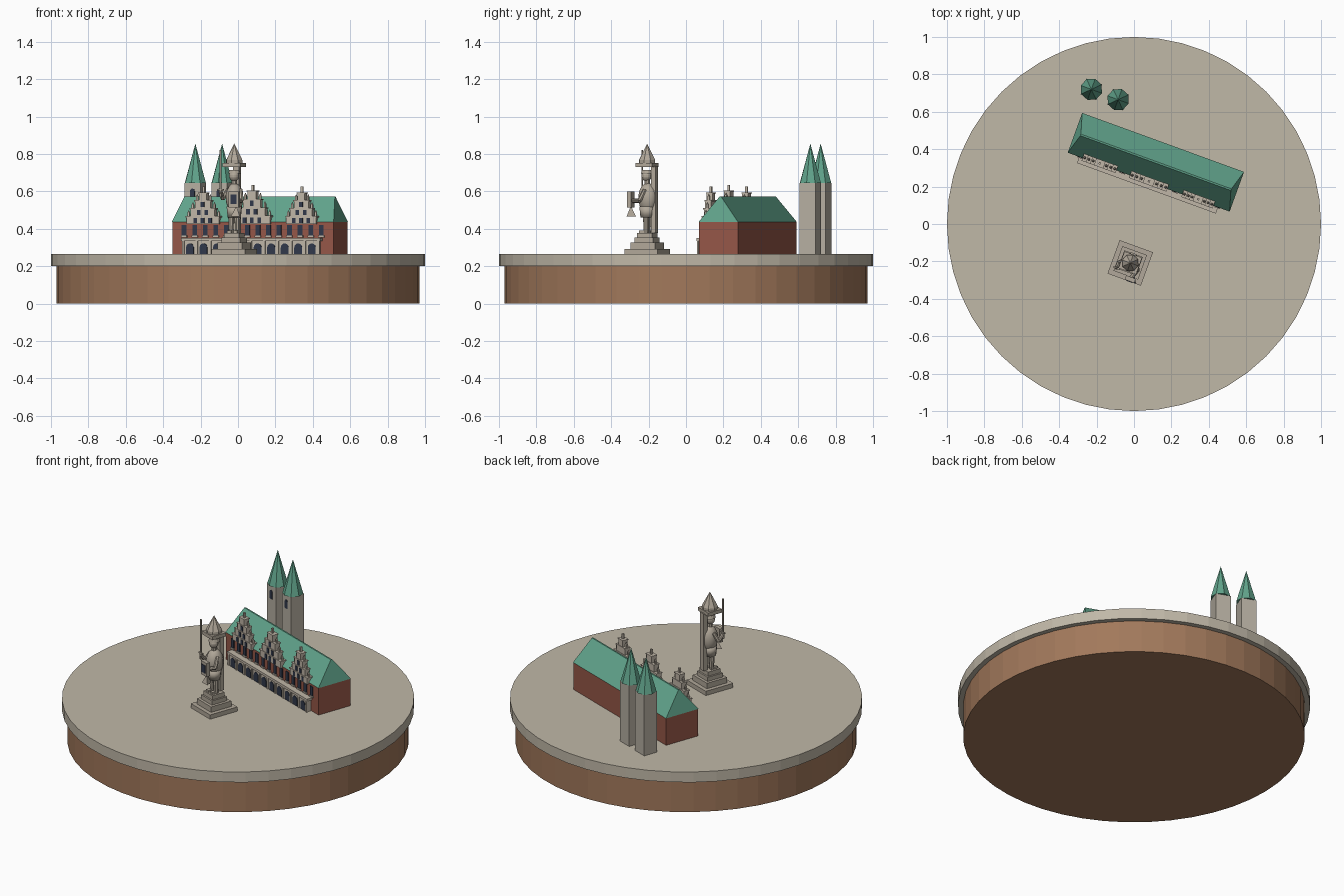
import bpy, bmesh, math
from mathutils import Matrix, Vector

cube = bpy.data.objects.get("Cube")
if cube:
    bpy.data.objects.remove(cube)


def material(name, r, g, b):
    m = bpy.data.materials.new(name)
    m.use_nodes = True
    m.diffuse_color = (r, g, b, 1)
    m.node_tree.nodes["Principled BSDF"].inputs["Base Color"].default_value = (r, g, b, 1)
    return m


PAVING = material("paving", 0.53, 0.48, 0.39)
EARTH = material("earth_brown", 0.36, 0.19, 0.105)
BRICK = material("red_brick", 0.30, 0.095, 0.065)
COPPER = material("green_copper", 0.12, 0.37, 0.26)
TRIM = material("pale_stone", 0.53, 0.47, 0.39)
STONE = material("tower_stone", 0.47, 0.43, 0.36)
STATUE = material("statue_stone", 0.44, 0.39, 0.32)
GLASS = material("dark_glass", 0.03, 0.04, 0.07)

GROUND = 0.265
TURN = Matrix.Rotation(math.radians(-20), 4, 'Z')


def frame(x, y):
    return Matrix.Translation((x, y, 0)) @ TURN


class Part:
    """Collects simple solids into one object."""

    def __init__(self):
        self.bm = bmesh.new()

    def box(self, x, y, z0, z1, w, d):
        m = Matrix.Translation((x, y, (z0 + z1) / 2)) @ Matrix.Diagonal((w, d, z1 - z0, 1))
        bmesh.ops.create_cube(self.bm, size=1, matrix=m)
        return self

    def cone(self, x, y, z0, z1, r0, r1, sides=8):
        bmesh.ops.create_cone(self.bm, cap_ends=True, segments=sides, radius1=r0, radius2=r1,
                              depth=z1 - z0, matrix=Matrix.Translation((x, y, (z0 + z1) / 2)))
        return self

    def ball(self, x, y, z, rx, ry, rz):
        m = Matrix.Translation((x, y, z)) @ Matrix.Diagonal((rx, ry, rz, 1))
        bmesh.ops.create_uvsphere(self.bm, u_segments=14, v_segments=9, radius=1, matrix=m)
        return self

    def limb(self, a, b, r):
        a, b = Vector(a), Vector(b)
        turn = (b - a).to_track_quat('Z', 'Y').to_matrix().to_4x4()
        bmesh.ops.create_cone(self.bm, cap_ends=True, segments=8, radius1=r, radius2=r,
                              depth=(b - a).length, matrix=Matrix.Translation((a + b) / 2) @ turn)
        return self

    def prism(self, outline, y0, y1):
        front = self.bm.faces.new([self.bm.verts.new((x, y0, z)) for x, z in outline])
        out = bmesh.ops.extrude_face_region(self.bm, geom=[front])["geom"]
        moved = [v for v in out if isinstance(v, bmesh.types.BMVert)]
        bmesh.ops.translate(self.bm, verts=moved, vec=(0, y1 - y0, 0))
        return self

    def arch(self, x, z0, z1, w, y0, y1):
        r = w / 2
        curve = [(x + r * math.cos(t * math.pi / 6), z1 - r + r * math.sin(t * math.pi / 6))
                 for t in range(7)]
        return self.prism([(x - r, z0), (x + r, z0)] + curve, y0, y1)

    def finish(self, name, mat, matrix=Matrix(), smooth=False):
        bmesh.ops.recalc_face_normals(self.bm, faces=self.bm.faces)
        mesh = bpy.data.meshes.new(name)
        self.bm.to_mesh(mesh)
        self.bm.free()
        mesh.materials.append(mat)
        ob = bpy.data.objects.new(name, mesh)
        ob.matrix_world = matrix
        bpy.context.collection.objects.link(ob)
        if smooth:
            mesh.shade_smooth()
        return ob


# Round base
Part().cone(0, 0, 0, 0.2, 0.97, 0.97, 48).finish("base_drum", EARTH)
Part().cone(0, 0, 0.2, GROUND, 1, 1, 48).finish("base_paving", PAVING)

# Town hall: brick body and hipped roof
HALL = frame(0.117, 0.33)
LENGTH, DEPTH, EAVE, RIDGE = 0.915, 0.22, 0.435, 0.572
WALL = -DEPTH / 2
Part().box(0, 0, GROUND, EAVE, LENGTH, DEPTH).finish("hall_walls", BRICK, HALL)
roof = Part().box(0, 0, EAVE, RIDGE, LENGTH + 0.006, DEPTH + 0.006)
for v in roof.bm.verts:
    if v.co.z > EAVE + 0.01:
        v.co.x *= 0.93
        v.co.y *= 0.04
roof.finish("hall_roof", COPPER, HALL)

# Arcade along the front
FRONT = WALL - 0.03
Part().box(0, (WALL + FRONT) / 2, GROUND, 0.335, 0.77, 0.03).finish("arcade", TRIM, HALL)
Part().box(0, WALL - 0.019, 0.335, 0.35, 0.79, 0.038).finish("arcade_cornice", TRIM, HALL)
arches = Part()
piers = Part()
for i in range(10):
    arches.arch((i - 4.5) * 0.077, GROUND, 0.322, 0.044, FRONT - 0.003, FRONT)
for i in range(11):
    piers.box((i - 5) * 0.077, FRONT - 0.002, GROUND, 0.335, 0.012, 0.008)
arches.finish("arcade_arches", GLASS, HALL)
piers.finish("arcade_piers", TRIM, HALL)

# Upper windows with sills
windows = Part()
sills = Part()
for i in range(14):
    x = (i - 6.5) * 0.06
    windows.box(x, WALL - 0.002, 0.363, 0.42, 0.026, 0.005)
    sills.box(x, WALL - 0.004, 0.354, 0.363, 0.034, 0.009)
windows.finish("hall_windows", GLASS, HALL)
sills.finish("hall_sills", TRIM, HALL)


# Stepped gables with pinnacles
def gable(name, x, width, top):
    body, panes = Part(), Part()
    y, thick = WALL + 0.002, 0.034
    face = y - thick / 2 - 0.001
    step = (top - 0.425) / 4
    for k, share in enumerate((1, 0.74, 0.48, 0.24)):
        z0 = 0.425 + k * step
        w = width * share
        body.box(x, y, z0, z0 + step, w, thick)
        body.box(x, y, z0 + step - 0.006, z0 + step, w + 0.008, thick + 0.006)
        for side in (-1, 1):
            if k < 3:
                px = x + side * (w / 2 - 0.007)
                body.box(px, y, z0 + step, z0 + step + 0.02, 0.011, 0.011)
                body.cone(px, y, z0 + step + 0.02, z0 + step + 0.034, 0.007, 0)
        count = 3 - k
        for i in range(max(count, 0)):
            panes.box(x + (i - (count - 1) / 2) * 0.042, face, z0 + 0.006, z0 + step - 0.009, 0.02, 0.004)
    body.box(x, y, top, top + 0.03, 0.012, 0.012)
    body.finish(name, TRIM, HALL)
    panes.finish(name + "_windows", GLASS, HALL)


gable("left_gable", 0.28, 0.17, 0.595)
gable("middle_gable", 0, 0.205, 0.605)
gable("right_gable", -0.28, 0.185, 0.595)

# Twin towers with spires
for name, x, y in (("west_tower", -0.228, 0.72), ("east_tower", -0.085, 0.665)):
    place = frame(x, y)
    Part().box(0, 0, GROUND, 0.645, 0.09, 0.09).finish(name, STONE, place)
    Part().cone(0, 0, 0.645, 0.855, 0.06, 0).finish(name + "_spire", COPPER, place)
    Part().arch(0, 0.56, 0.615, 0.026, -0.048, -0.044).finish(name + "_window", GLASS, place)

# Monument: stepped plinth
MON = frame(-0.02, -0.208)
plinth = Part()
for z0, z1, w in ((GROUND, 0.292, 0.19), (0.292, 0.326, 0.14), (0.326, 0.352, 0.105), (0.352, 0.378, 0.085)):
    plinth.box(0, 0, z0, z1, w, w)
plinth.finish("plinth", STATUE, MON)

# Knight: legs, body, arms and head
legs = Part()
for side in (-1, 1):
    legs.cone(side * 0.018, 0, 0.378, 0.5, 0.013, 0.018)
    legs.box(side * 0.018, -0.012, 0.378, 0.39, 0.022, 0.045)
legs.finish("knight_legs", STATUE, MON)
body = Part().ball(0, 0.004, 0.565, 0.047, 0.052, 0.08)
body.cone(0, 0, 0.46, 0.52, 0.036, 0.042, 12)
body.finish("knight_body", STATUE, MON, True)
arms = Part()
arms.limb((-0.035, 0, 0.61), (-0.058, -0.02, 0.56), 0.012)
arms.limb((-0.058, -0.02, 0.56), (-0.06, -0.05, 0.6), 0.011)
arms.limb((0.035, 0, 0.61), (0.05, -0.025, 0.55), 0.012)
arms.limb((0.05, -0.025, 0.55), (0.03, -0.075, 0.55), 0.011)
arms.finish("knight_arms", STATUE, MON)
head = Part().cone(0, 0, 0.625, 0.67, 0.016, 0.016)
head.ball(0, -0.003, 0.683, 0.027, 0.027, 0.03)
head.cone(0, 0, 0.695, 0.715, 0.033, 0.028, 12)
head.finish("knight_head", STATUE, MON)

# Sword and shield
sword = Part().box(-0.06, -0.05, 0.6, 0.82, 0.01, 0.006)
sword.box(-0.06, -0.05, 0.605, 0.613, 0.035, 0.01).box(-0.06, -0.05, 0.57, 0.605, 0.009, 0.009)
sword.finish("sword", STATUE, MON)
Part().box(0.03, -0.082, 0.515, 0.6, 0.055, 0.024).finish("shield", STATUE, MON)
Part().box(0.03, -0.095, 0.533, 0.582, 0.034, 0.004).finish("shield_panel", GLASS, MON)
Part().cone(0.04, -0.078, 0.465, 0.515, 0.03, 0.004, 3).finish("shield_tail", STATUE, MON)

# Canopy on its back pillar
canopy = Part().box(0, 0.042, 0.378, 0.735, 0.034, 0.026)
canopy.box(0, 0, 0.73, 0.752, 0.1, 0.095)
canopy.cone(0, 0, 0.752, 0.768, 0.046, 0.046)
canopy.cone(0, 0, 0.768, 0.855, 0.046, 0)
canopy.finish("canopy", STATUE, MON)
